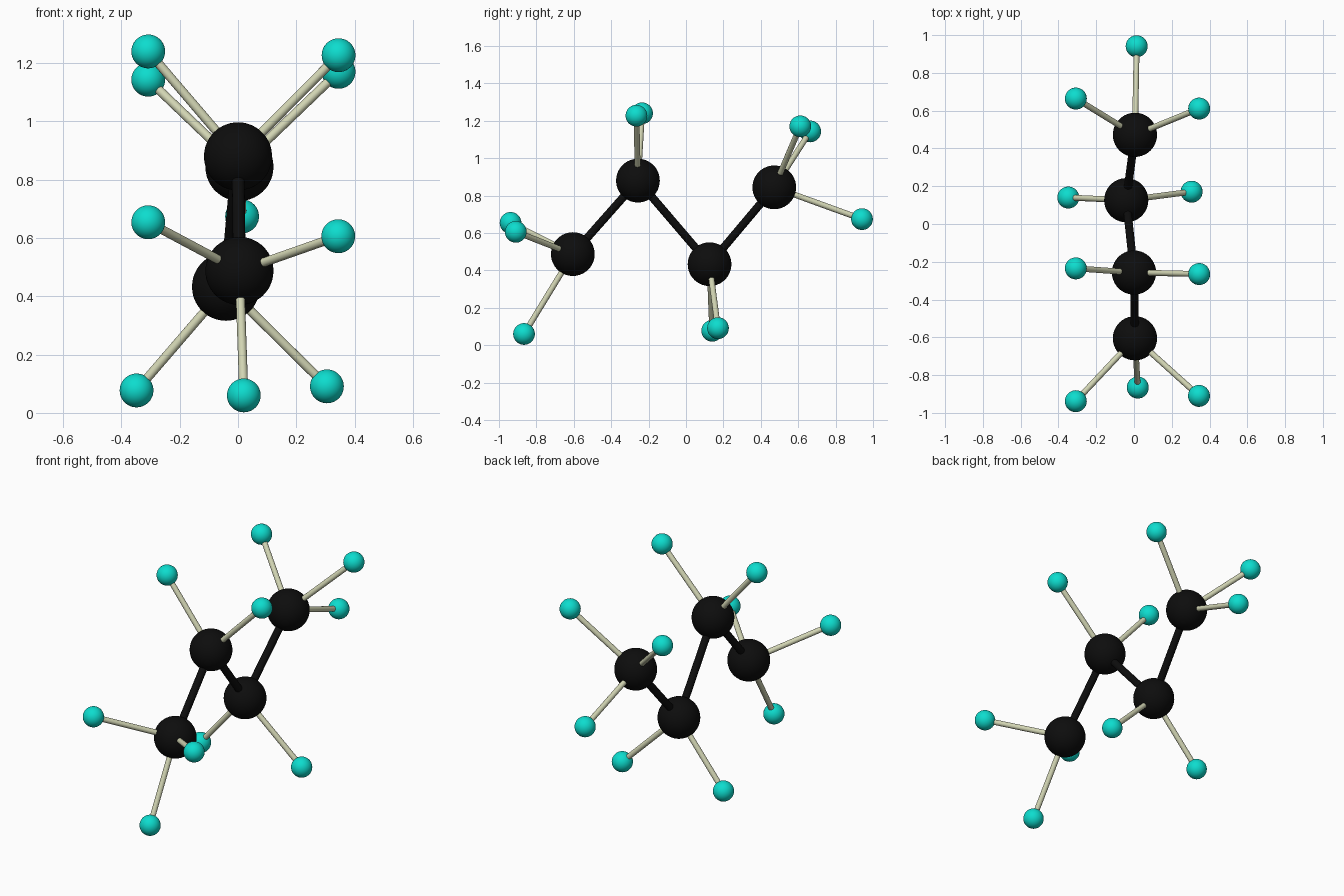
import bpy
from mathutils import Vector

if "Cube" in bpy.data.objects:
    bpy.data.objects.remove(bpy.data.objects["Cube"])


def material(name, rgb):
    m = bpy.data.materials.new(name)
    m.diffuse_color = (*rgb, 1.0)
    m.use_nodes = True
    m.node_tree.nodes["Principled BSDF"].inputs["Base Color"].default_value = m.diffuse_color
    return m


BLACK = material("black", (0.004, 0.004, 0.004))
TEAL = material("turquoise", (0.004, 0.72, 0.62))
CREAM = material("pale cream", (0.64, 0.66, 0.45))


def finish(name, mat):
    ob = bpy.context.object
    ob.name = name
    ob.data.materials.append(mat)
    bpy.ops.object.shade_smooth_by_angle()
    return ob


def ball(name, pos, radius, mat):
    bpy.ops.mesh.primitive_ico_sphere_add(subdivisions=4, radius=radius, location=pos)
    finish(name, mat)


def rod(name, a, b, radius, mat):
    a, b = Vector(a), Vector(b)
    bpy.ops.mesh.primitive_cylinder_add(vertices=20, radius=radius, depth=(b - a).length,
                                        location=(a + b) / 2)
    ob = finish(name, mat)
    ob.rotation_euler = (b - a).to_track_quat('Z', 'Y').to_euler()


# Each large ball with the small balls attached to it
chain = [
    ((0.005, -0.605, 0.487), [(-0.308, -0.938, 0.654), (0.344, -0.91, 0.606), (0.02, -0.866, 0.06)]),
    ((0.0, -0.257, 0.88), [(-0.308, -0.235, 1.24), (0.345, -0.265, 1.227)]),
    ((-0.041, 0.126, 0.433), [(-0.348, 0.14, 0.077), (0.305, 0.171, 0.091)]),
    ((0.005, 0.472, 0.844), [(-0.308, 0.664, 1.143), (0.345, 0.611, 1.17), (0.014, 0.941, 0.674)]),
]

for i, (centre, ends) in enumerate(chain, 1):
    ball(f"large_ball_{i}", centre, 0.117, BLACK)
    for j, end in enumerate(ends, 1):
        ball(f"small_ball_{i}_{j}", end, 0.058, TEAL)
        rod(f"thin_rod_{i}_{j}", centre, end, 0.0155, CREAM)

# Thick rods along the zigzag backbone
for i in range(3):
    rod(f"backbone_rod_{i + 1}", chain[i][0], chain[i + 1][0], 0.0215, BLACK)
